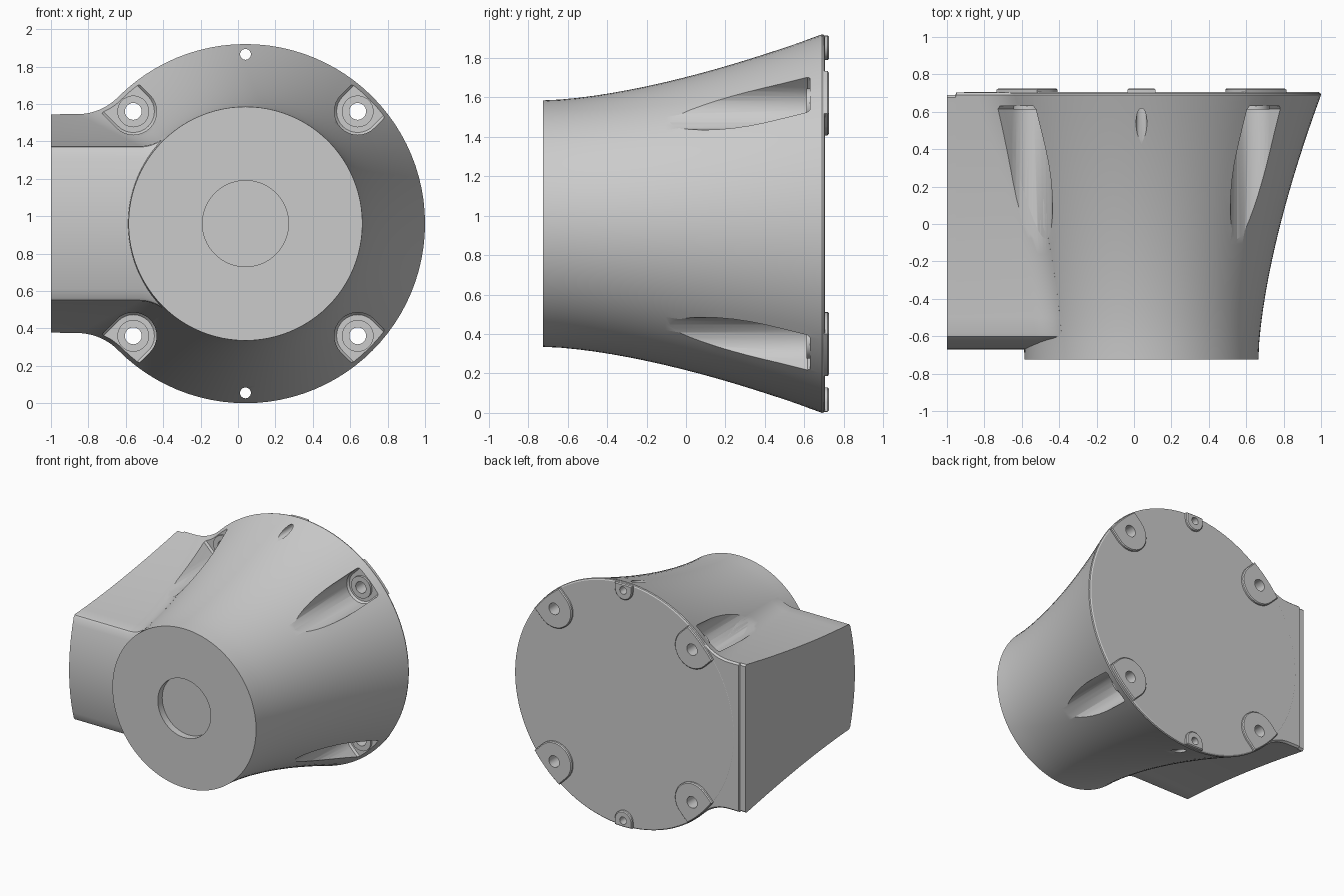
import bpy, bmesh
from math import sin, cos, pi, sqrt, atan2, radians

if "Cube" in bpy.data.objects:
    bpy.data.objects.remove(bpy.data.objects["Cube"])

CX, CZ = 0.04, 0.96            # axis of the flared housing (runs along y)
BACK, FRONT = 0.705, -0.725


def radius(y):
    s = min(max((y + 0.72) / 1.41, 0), 1)
    return 0.625 + 0.335 * s ** 1.55


def P(a, b, y):                # offset from the axis -> world position
    return (CX + a, y, CZ + b)


def add_loft(bm, rings):
    vs = [[bm.verts.new(p) for p in ring] for ring in rings]
    n = len(vs[0])
    for r0, r1 in zip(vs, vs[1:]):
        for i in range(n):
            j = (i + 1) % n
            bm.faces.new((r0[i], r0[j], r1[j], r1[i]))
    bm.faces.new(vs[0])
    bm.faces.new(vs[-1])


def make(name, lofts, helper=False):
    bm = bmesh.new()
    for rings in lofts:
        add_loft(bm, rings)
    bmesh.ops.recalc_face_normals(bm, faces=bm.faces[:])
    me = bpy.data.meshes.new(name)
    bm.to_mesh(me)
    bm.free()
    ob = bpy.data.objects.new(name, me)
    bpy.context.collection.objects.link(ob)
    ob.hide_render = helper
    return ob


def circle(a, b, r, y, n):
    return [P(a + r * cos(2 * pi * i / n), b + r * sin(2 * pi * i / n), y) for i in range(n)]


def cylinder(a, b, r, y0, y1, n=28):
    return [circle(a, b, r, y0, n), circle(a, b, r, y1, n)]


def u_shape(ang, dist, w, outer, y):
    """U outline around a screw, open outward and ended by an arc."""
    pts = [(dist + w * cos(t), w * sin(t)) for t in (pi / 2 + pi * i / 16 for i in range(17))]
    pts += [(sqrt(outer ** 2 - t * t), t) for t in (w * (-1 + i / 4) for i in range(9))]
    c, s = cos(ang), sin(ang)
    return [P(p * c - q * s, p * s + q * c, y) for p, q in pts]


# Flared housing with a shallow round recess in its front
profile = [(0.23, -0.67), (0.23, FRONT)]
profile += [(radius(y), y) for y in (FRONT + (0.69 - FRONT) * i / 16 for i in range(17))]
profile += [(0.957, 0.699), (0.948, BACK)]
housing = make("flared_housing", [[circle(0, 0, r, y, 96) for r, y in profile]])


# Side arm, blended into the housing by concave fillets
def station(k, y):
    u = (radius(y) - 0.625) / 0.335
    r, h, f = radius(y), 0.41 + 0.175 * u, 0.2 + 0.107 * u
    if k < 3:
        return (-1 - CX, -0.955 - CX, -0.95 - CX)[k], h
    dx = sqrt((r + f) ** 2 - (h + f) ** 2)
    a1 = atan2(-(h + f), dx)
    j = min(k - 3, 10) / 10
    a = -pi / 2 + (a1 + pi / 2) * j
    x, z = -dx + f * cos(a), h + f + f * sin(a)
    m = 0.97 if k == 14 else 1
    return x * m, z * m


def arm_ring(k):
    end = BACK - 0.001 - (0.014 if k < 2 else 0)
    top = []
    for i in range(16):
        y = end - 0.014 + (-0.585 - end + 0.014) * i / 15
        top.append((*station(k, y), y))
    x, z, _ = top[0]
    top.insert(0, (x, z - 0.012, end))
    x, z, _ = top[-1]
    top.append((x, z - 0.005, -0.602))
    zf = z - 0.018
    front = [(x, t * zf, -0.612 - 0.058 * (1 - t * t)) for t in (1 - i / 8 for i in range(17))]
    bottom = [(a, -b, y) for a, b, y in reversed(top)]
    return [P(*p) for p in top + front + bottom]


arm = make("side_arm", [[arm_ring(k) for k in range(15)]])

# Screw positions: four corners on the diagonals, two small ones top and bottom
D = 0.6 * sqrt(2)
corners = [pi / 4 + i * pi / 2 for i in range(4)]
poles = [pi / 2, -pi / 2]
spots = [(D * cos(a), D * sin(a)) for a in corners]

# Raised pads on the back, with a small chamfer
pads = make("back_pads",
            [[u_shape(a, d, w, 0.955, 0.69), u_shape(a, d, w, 0.955, 0.718),
              u_shape(a, d, w - 0.007, 0.948, 0.725)]
             for a, d, w in [(a, D, 0.152) for a in corners] + [(a, 0.905, 0.075) for a in poles]])

# Seats for the screw heads at the bottom of the channels
seats = make("screw_seats", [cylinder(a, b, 0.085, 0.612, 0.66) for a, b in spots])

# Cutters: open screw channels and through holes
channels = make("channel_cutter",
                [[u_shape(a, D, 0.125, 1.2, -0.9), u_shape(a, D, 0.125, 1.2, 0.615),
                  u_shape(a, D, 0.113, 1.2, 0.63)] for a in corners], True)
holes = make("hole_cutter",
             [cylinder(a, b, 0.045, -0.9, 0.9) for a, b in spots] +
             [cylinder(0, 0.905 * sin(a), 0.029, -0.9, 0.9) for a in poles], True)


def cut(ob, cutters):
    bpy.ops.object.select_all(action='DESELECT')
    bpy.context.view_layer.objects.active = ob
    ob.select_set(True)
    for c in cutters:
        m = ob.modifiers.new("cut", 'BOOLEAN')
        m.operation, m.solver, m.object = 'DIFFERENCE', 'EXACT', c
        bpy.ops.object.modifier_apply(modifier=m.name)
    bpy.ops.object.shade_smooth_by_angle(angle=radians(30))


cut(housing, [channels, holes])
cut(arm, [channels, holes])
cut(pads, [holes])
cut(seats, [holes])
for c in (channels, holes):
    bpy.data.objects.remove(c)
